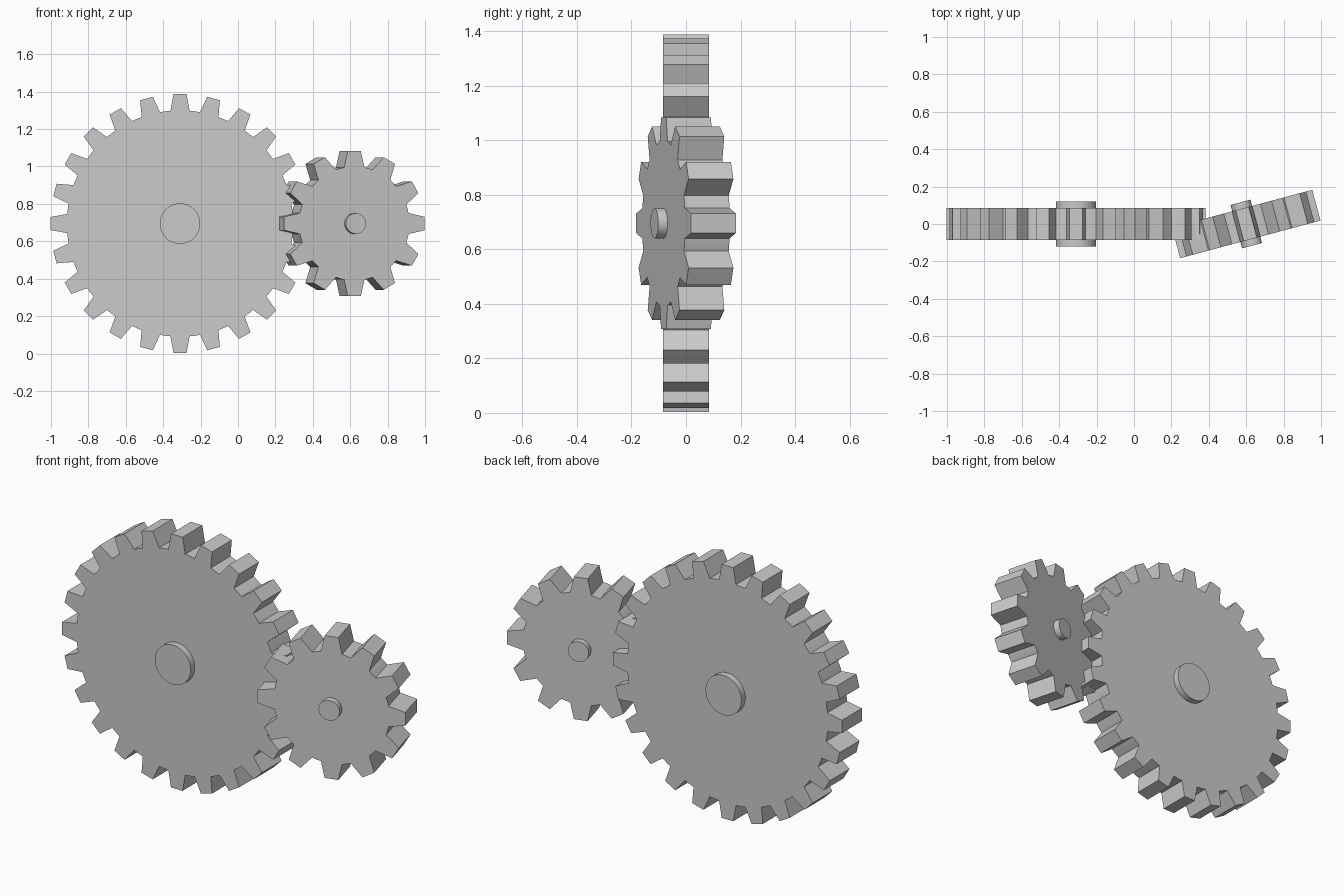
import bpy, bmesh
from math import sin, cos, pi, radians, asin

if "Cube" in bpy.data.objects:
    bpy.data.objects.remove(bpy.data.objects["Cube"], do_unlink=True)

GREY = (0.6, 0.6, 0.6, 1.0)
metal = bpy.data.materials.new("plain_grey")
metal.use_nodes = True
metal.diffuse_color = GREY
metal.node_tree.nodes["Principled BSDF"].inputs["Base Color"].default_value = GREY

AXLE_HEIGHT = 0.695


def gear_outline(teeth, root_r, tip_r, root_half, tip_half, arc_steps=6):
    """Tapered teeth joined by arcs of the root circle."""
    points = []
    pitch = 2 * pi / teeth
    root_angle = asin(root_half / root_r)
    tip_angle = asin(tip_half / tip_r)
    gap = pitch - 2 * root_angle
    for i in range(teeth):
        a = i * pitch
        polar = [(tip_r, a - tip_angle), (tip_r, a + tip_angle)]
        polar += [(root_r, a + root_angle + gap * k / arc_steps)
                  for k in range(arc_steps + 1)]
        points += [(r * cos(t), r * sin(t)) for r, t in polar]
    return points


def circle_outline(radius, sides=64):
    return [(radius * cos(2 * pi * i / sides), radius * sin(2 * pi * i / sides))
            for i in range(sides)]


def extrude_profile(name, outline, half_depth, x, turn):
    """Extrude an x-z outline along y, then turn it about the vertical."""
    bm = bmesh.new()
    front = bm.faces.new([bm.verts.new((px, -half_depth, pz)) for px, pz in outline])
    extruded = bmesh.ops.extrude_face_region(bm, geom=[front], use_keep_orig=True)["geom"]
    back_verts = [v for v in extruded if isinstance(v, bmesh.types.BMVert)]
    bmesh.ops.translate(bm, verts=back_verts, vec=(0, 2 * half_depth, 0))
    bmesh.ops.recalc_face_normals(bm, faces=bm.faces)
    mesh = bpy.data.meshes.new(name)
    bm.to_mesh(mesh)
    bm.free()
    mesh.materials.append(metal)
    obj = bpy.data.objects.new(name, mesh)
    bpy.context.collection.objects.link(obj)
    obj.location = (x, 0, AXLE_HEIGHT)
    obj.rotation_euler.z = turn
    bpy.ops.object.select_all(action="DESELECT")
    obj.select_set(True)
    bpy.context.view_layer.objects.active = obj
    bpy.ops.object.shade_smooth_by_angle(angle=radians(15))


def build_gear(name, teeth, root_r, tip_r, root_half, tip_half, hub_r, x, turn):
    outline = gear_outline(teeth, root_r, tip_r, root_half, tip_half)
    extrude_profile(name, outline, 0.085, x, turn)
    extrude_profile(name + "_axle", circle_outline(hub_r), 0.12, x, turn)


# Large gear, square to the front
build_gear("large_gear", 24, 0.605, 0.693, 0.051, 0.035, 0.108, -0.31, 0)

# Small gear, turned slightly about the vertical
build_gear("small_gear", 12, 0.305, 0.39, 0.056, 0.036, 0.055, 0.60, radians(15))
